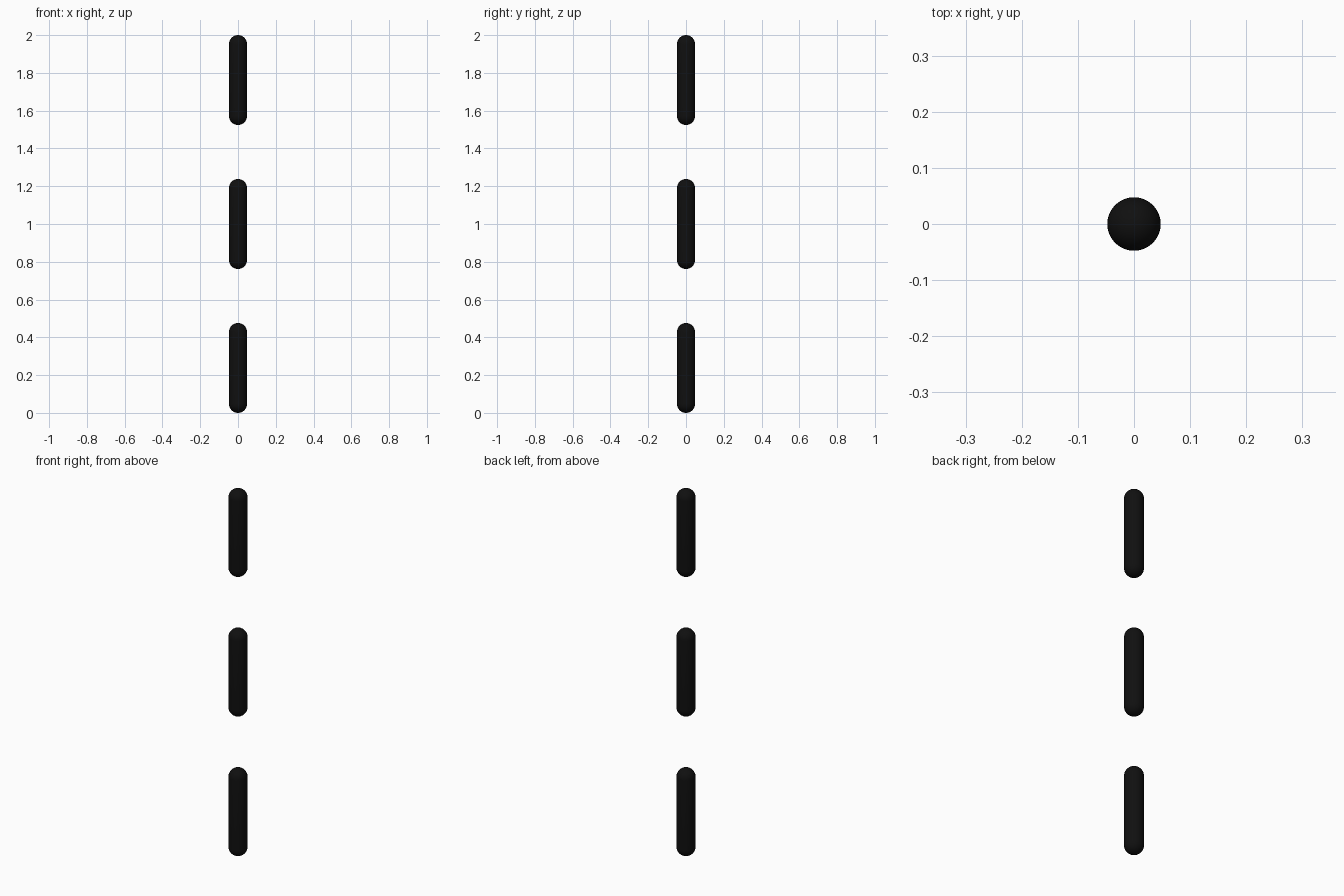
import bpy, bmesh
from math import sin, cos, pi
from mathutils import Matrix, Vector

if "Cube" in bpy.data.objects:
    bpy.data.objects.remove(bpy.data.objects["Cube"])

D = 2 / 21            # rod diameter; rods are 5 D long, spaced 8 D apart
R, LENGTH, PITCH = D / 2, 5 * D, 8 * D
ARC, SIDES = 10, 40

black = bpy.data.materials.new("black")
black.diffuse_color = (0.005, 0.005, 0.005, 1)
black.use_nodes = True
black.node_tree.nodes["Principled BSDF"].inputs["Base Color"].default_value = black.diffuse_color


def capsule(name, z):
    """Round-ended upright rod whose lowest point is at height z."""
    bm = bmesh.new()
    profile = []
    for centre, start in ((R, -pi / 2), (LENGTH - R, 0)):
        for i in range(ARC + 1):
            a = start + i * pi / 2 / ARC
            profile.append(bm.verts.new((R * cos(a), 0, centre + R * sin(a))))
    edges = [bm.edges.new(pair) for pair in zip(profile, profile[1:])]
    bmesh.ops.spin(bm, geom=profile + edges, cent=(0, 0, 0), axis=(0, 0, 1),
                   angle=2 * pi, steps=SIDES)
    bmesh.ops.remove_doubles(bm, verts=bm.verts, dist=1e-5)
    bmesh.ops.recalc_face_normals(bm, faces=bm.faces)
    for f in bm.faces:
        f.smooth = True
    mesh = bpy.data.meshes.new(name)
    bm.to_mesh(mesh)
    bm.free()
    mesh.materials.append(black)
    obj = bpy.data.objects.new(name, mesh)
    obj.location.z = z
    bpy.context.collection.objects.link(obj)


# Three identical rods stacked with gaps
for i, part in enumerate(("lower_rod", "middle_rod", "upper_rod")):
    capsule(part, i * PITCH)
